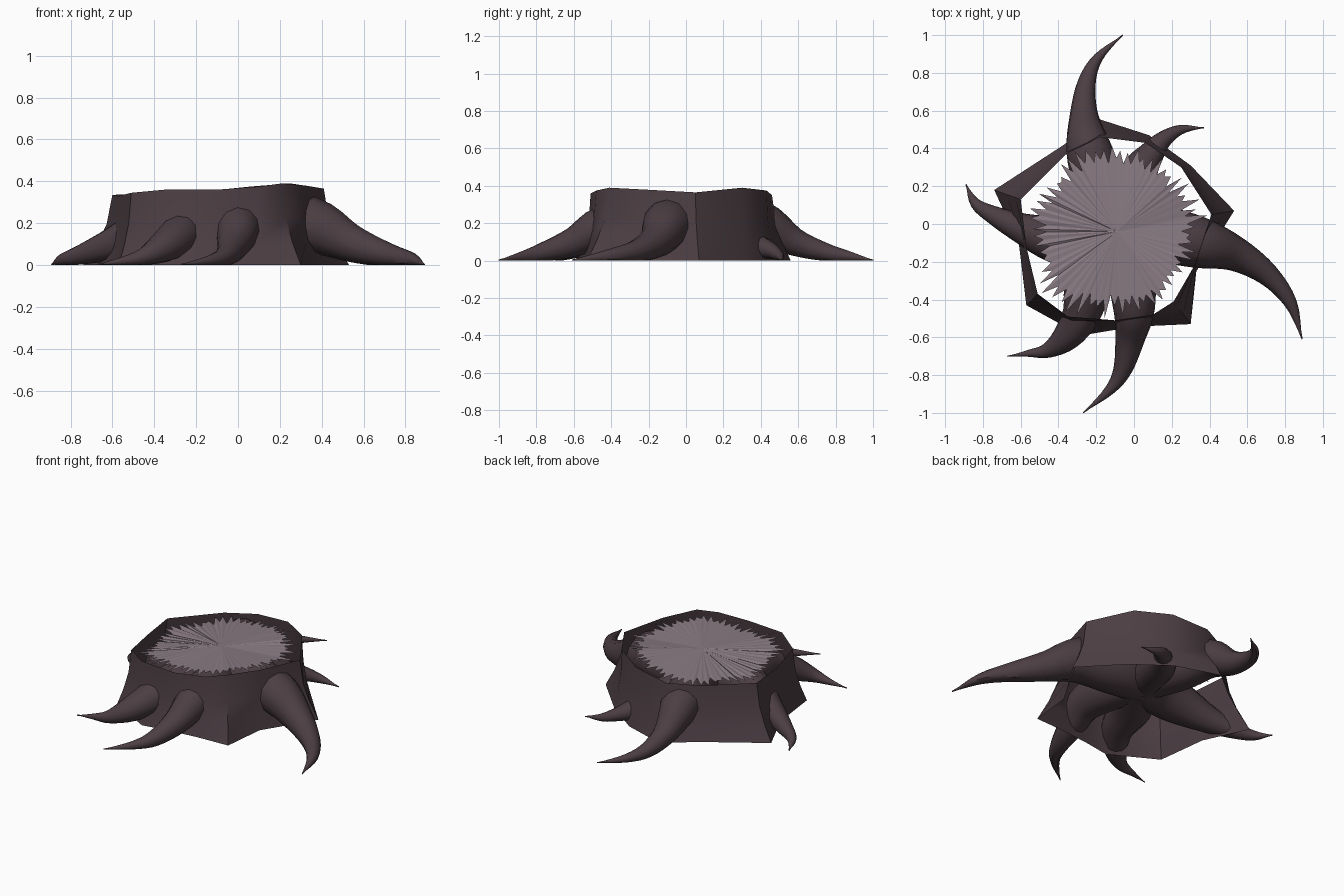
import bpy, bmesh, math, random
from mathutils import Vector

if "Cube" in bpy.data.objects:
    bpy.data.objects.remove(bpy.data.objects["Cube"])
random.seed(4)


def material(name, col):
    m = bpy.data.materials.new(name)
    m.diffuse_color = (*col, 1)
    m.use_nodes = True
    m.node_tree.nodes["Principled BSDF"].inputs["Base Color"].default_value = m.diffuse_color
    return m


BARK = material("dark bark", (0.072, 0.048, 0.057))
WOOD = material("cut wood", (0.25, 0.195, 0.225))


def make(name, verts, faces, mat, smooth=True):
    me = bpy.data.meshes.new(name)
    me.from_pydata([tuple(v) for v in verts], [], faces)
    me.materials.append(mat)
    ob = bpy.data.objects.new(name, me)
    bpy.context.collection.objects.link(ob)
    bpy.ops.object.select_all(action='DESELECT')
    ob.select_set(True)
    bpy.context.view_layer.objects.active = ob
    if smooth:
        bpy.ops.object.shade_smooth_by_angle(angle=math.radians(40))
    return ob


# Stump wall: open bark shell, each entry = base x, y, rim x, y, z
shell = [(-.74, .18, -.60, .13, .335), (-.61, -.10, -.57, -.12, .33),
         (-.57, -.43, -.51, -.37, .345), (-.28, -.59, -.35, -.49, .36),
         (-.10, -.56, -.10, -.51, .36), (.08, -.54, .10, -.48, .375),
         (.30, -.53, .21, -.41, .39), (.33, -.25, .32, -.22, .38),
         (.53, .07, .41, .05, .365), (.30, .31, .25, .30, .39),
         (.08, .47, .06, .43, .375), (-.20, .56, -.18, .46, .35),
         (-.37, .42, -.36, .37, .345)]
n = len(shell)
levels = [(0, 1.0), (.28, .55), (.58, .2), (1, 0)]   # height share, flare share
verts = []
for h, f in levels:
    for bx, by, rx, ry, rz in shell:
        verts.append((rx + (bx - rx) * f, ry + (by - ry) * f, rz * h))
faces = [(l * n + i, l * n + (i + 1) % n, (l + 1) * n + (i + 1) % n, (l + 1) * n + i)
         for l in range(len(levels) - 1) for i in range(n)]
make("stump_wall", verts, faces, BARK)


# Cut top: ragged fan of splinters just below the rim
C = Vector((-.09, -.04))


def rim_point(a):
    """Where a ray from the centre meets the rim outline."""
    d = Vector((math.cos(a), math.sin(a)))
    for i in range(n):
        p = Vector(shell[i][2:4]) - C
        q = Vector(shell[(i + 1) % n][2:4]) - C
        e = q - p
        den = d.x * e.y - d.y * e.x
        if abs(den) < 1e-9:
            continue
        t = (p.x * e.y - p.y * e.x) / den
        s = (p.x * d.y - p.y * d.x) / den
        if t > 0 and -1e-6 <= s <= 1 + 1e-6:
            z = shell[i][4] * (1 - s) + shell[(i + 1) % n][4] * s
            return d * t, z
    return d * .45, .35


count = 120
verts = [(C.x, C.y, .358)]
for k in range(count):
    p, z = rim_point(2 * math.pi * (k + .4 * random.random()) / count)
    f = random.uniform(.84, .99) if k % 2 else random.uniform(.72, .82)
    p = C + p * f
    verts.append((p.x, p.y, z - .012))
faces = [(0, k + 1, (k + 1) % count + 1) for k in range(count)]
make("cut_top", verts, faces, WOOD, False)


# Roots: tapering tubes swept from the heart of the stump to pointed tips
def root(name, pts, sides=12, steps=4):
    P = [Vector(p) for p in pts]
    P = [2 * P[0] - P[1]] + P + [2 * P[-1] - P[-2]]
    path = []
    for i in range(1, len(P) - 2):
        a, b, c, d = P[i - 1:i + 3]
        for s in range(steps):
            t = s / steps
            path.append(.5 * (2 * b + (c - a) * t + (2 * a - 5 * b + 4 * c - d) * t * t
                              + (3 * b - a - 3 * c + d) * t ** 3))
    path.append(P[-2])
    vs, fs = [], []
    for i, p in enumerate(path):
        t = (path[min(i + 1, len(path) - 1)] - path[max(i - 1, 0)]).to_3d().normalized()
        side = Vector((-t.y, t.x, 0)).normalized()
        up = t.cross(side)
        r = max(p[3], .003)
        for k in range(sides):
            a = 2 * math.pi * k / sides
            v = p.to_3d() + r * (math.cos(a) * side + math.sin(a) * up)
            v.z = min(max(v.z, 0), .345)
            vs.append(v)
    for i in range(len(path) - 1):
        for k in range(sides):
            a, b = i * sides + k, i * sides + (k + 1) % sides
            fs.append((a, b, b + sides, a + sides))
    fs.append(tuple(range(sides))[::-1])
    fs.append(tuple(range(len(vs) - sides, len(vs))))
    make(name, vs, fs, BARK)


# points are x, y, z, radius
root("right_root", [(-.08, -.04, .2, .14), (.12, -.05, .195, .15), (.35, -.1, .19, .135),
                    (.54, -.16, .105, .092), (.71, -.27, .05, .06),
                    (.83, -.42, .025, .034), (.89, -.61, .003, 0)])
root("back_root", [(-.09, -.04, .2, .13), (-.18, .2, .2, .135), (-.24, .40, .2, .12),
                   (-.265, .58, .1, .075), (-.25, .75, .045, .048),
                   (-.19, .88, .022, .026), (-.06, 1, .003, 0)])
root("back_right_small_root", [(-.08, 0, .18, .11), (.02, .26, .12, .1), (.09, .37, .08, .07),
                               (.16, .45, .055, .045), (.25, .50, .025, .025),
                               (.37, .51, .003, 0)])
root("left_root", [(-.09, -.04, .2, .14), (-.25, -.09, .2, .14), (-.42, -.08, .17, .125),
                   (-.6, -.02, .1, .08), (-.75, .05, .05, .048),
                   (-.84, .11, .025, .028), (-.89, .21, .003, 0)])
root("front_left_root", [(-.1, -.08, .2, .13), (-.23, -.3, .18, .13), (-.28, -.48, .14, .1),
                         (-.36, -.6, .085, .075), (-.46, -.67, .038, .04),
                         (-.56, -.685, .018, .018), (-.67, -.70, .003, 0)])
root("front_root", [(-.08, -.06, .2, .13), (-.02, -.25, .2, .13), (0, -.45, .18, .11),
                    (-.02, -.6, .1, .08), (-.06, -.77, .045, .05),
                    (-.13, -.88, .022, .027), (-.27, -1, .003, 0)])
